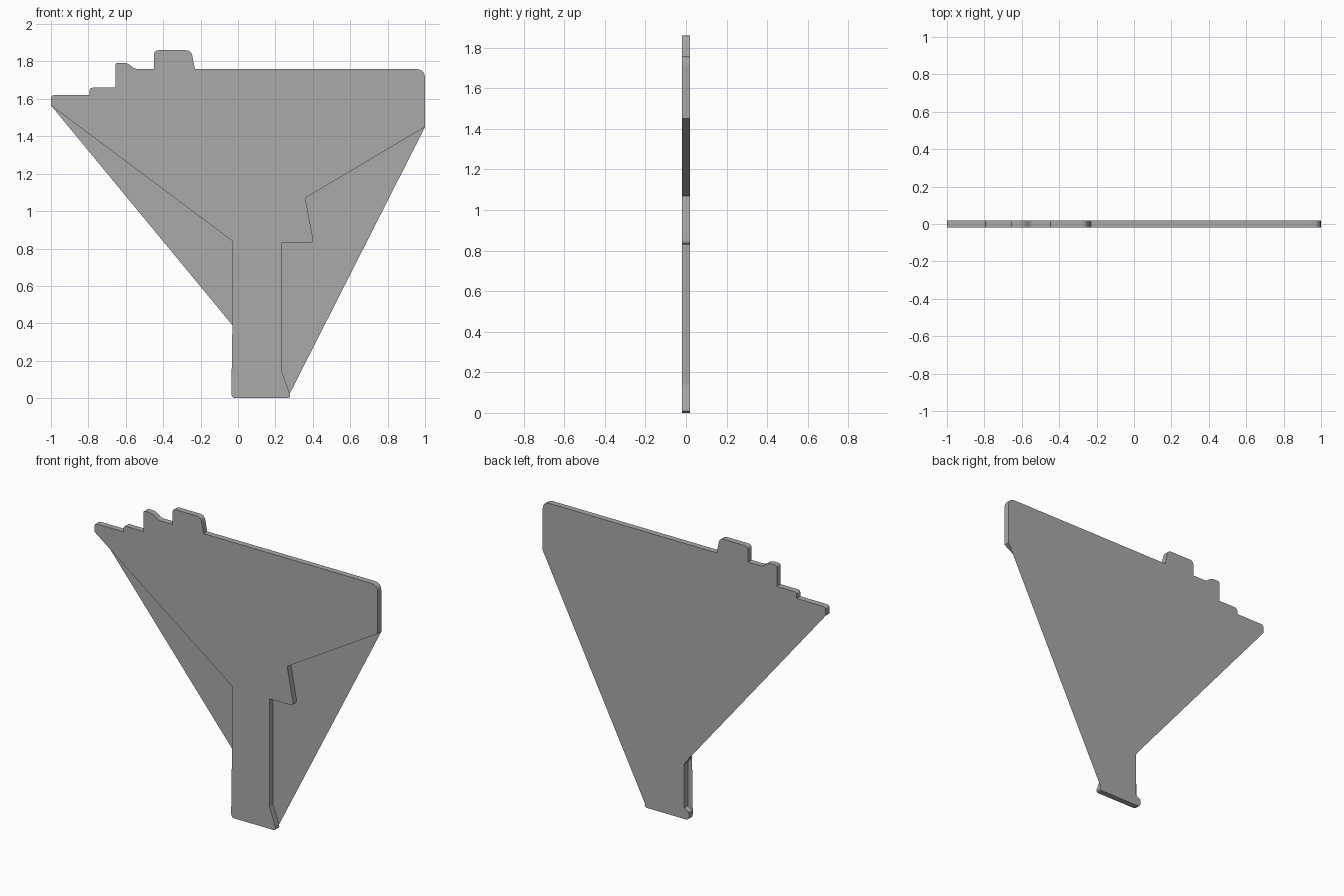
import bpy, bmesh
from mathutils import Vector

cube = bpy.data.objects.get("Cube")
if cube:
    bpy.data.objects.remove(cube)

HALF = 0.0185  # half thickness of the plate

# Outline, counter-clockwise: x, z, corner radius, faces that bridge past it
OUTLINE = [
    (-0.035, 0, 0.025, ""), (0.285, 0, 0.025, ""),
    (0.235, 0.14, 0, "back"), (0.235, 0.83, 0, "back"),
    (0.405, 0.83, 0.025, "back"), (0.36, 1.07, 0, "back"),
    (1, 1.45, 0, ""), (1, 1.76, 0.05, ""),
    (-0.23, 1.76, 0, ""), (-0.25, 1.86, 0.03, ""),
    (-0.45, 1.86, 0.025, ""), (-0.45, 1.76, 0, ""),
    (-0.555, 1.76, 0.02, ""), (-0.59, 1.793, 0.025, ""),
    (-0.655, 1.793, 0.015, ""), (-0.655, 1.66, 0, ""),
    (-0.795, 1.66, 0.02, ""), (-0.795, 1.62, 0, ""),
    (-1, 1.62, 0.018, ""), (-1, 1.565, 0, ""),
    (-0.03, 0.84, 0, "back"), (-0.03, 0.39, 0, ""),
    (0, 0.35, 0, "front"), (0, 0.07, 0, "front"),
    (-0.035, 0.05, 0, ""),
]


def rounded(points, steps=4):
    """Replace each corner that has a radius with a short curve."""
    result = []
    for i, (x, z, r, skip) in enumerate(points):
        p = Vector((x, z))
        if r == 0:
            result.append((p, skip))
            continue
        before = Vector(points[i - 1][:2])
        after = Vector(points[(i + 1) % len(points)][:2])
        a = p + (before - p).normalized() * r
        b = p + (after - p).normalized() * r
        for k in range(steps + 1):
            t = k / steps
            result.append((a.lerp(p, t).lerp(p.lerp(b, t), t), skip))
    return result


# Plate with side walls, a front face and a wider back sheet
profile = rounded(OUTLINE)
bm = bmesh.new()
front = [bm.verts.new((p.x, -HALF, p.y)) for p, s in profile]
back = [bm.verts.new((p.x, HALF, p.y)) for p, s in profile]
count = len(profile)
for i in range(count):
    j = (i + 1) % count
    bm.faces.new((front[j], front[i], back[i], back[j]))
bm.faces.new([v for v, (p, s) in zip(front, profile) if s != "front"])
bm.faces.new([v for v, (p, s) in zip(back, profile) if s != "back"][::-1])

mesh = bpy.data.meshes.new("flat_plate")
bm.to_mesh(mesh)
bm.free()
plate = bpy.data.objects.new("flat_plate", mesh)
bpy.context.collection.objects.link(plate)

# Single grey colour
grey = bpy.data.materials.new("plain_grey")
grey.use_nodes = True
colour = (0.4, 0.4, 0.4, 1)
grey.diffuse_color = colour
grey.node_tree.nodes["Principled BSDF"].inputs["Base Color"].default_value = colour
mesh.materials.append(grey)
